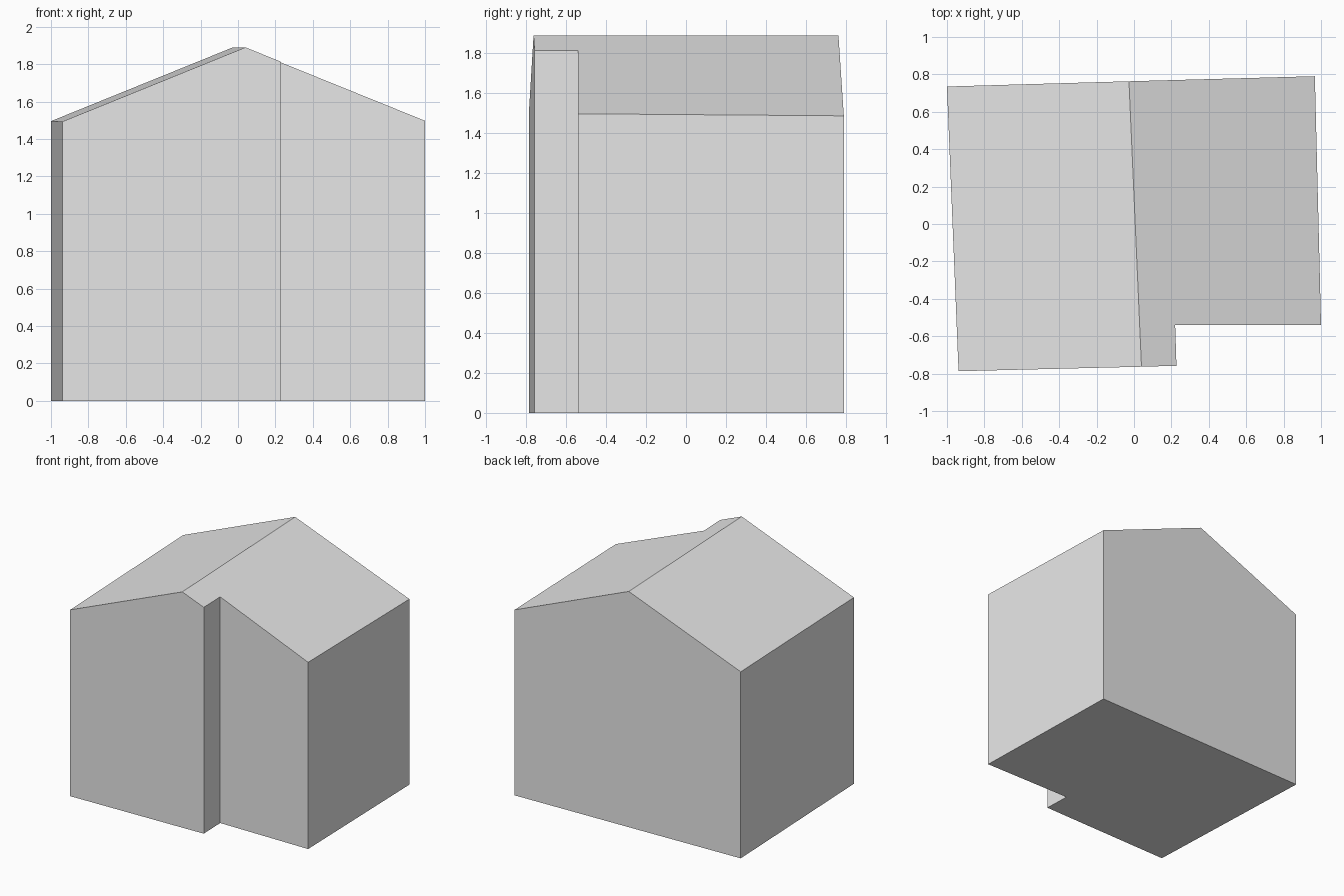
import bpy
import bmesh

cube = bpy.data.objects.get("Cube")
if cube:
    bpy.data.objects.remove(cube, do_unlink=True)

# Light grey for the whole building
grey = bpy.data.materials.new("light_grey")
grey.use_nodes = True
colour = (0.8, 0.8, 0.8, 1)
grey.diffuse_color = colour
grey.node_tree.nodes["Principled BSDF"].inputs["Base Color"].default_value = colour

RIDGE_Z = 1.89
SLOPE = 0.405
RIDGE_FRONT = (0.04, -0.763)
RIDGE_BACK = (-0.027, 0.763)

# Floor outline, counter-clockwise, with the ridge ends on the gables
outline = [(-0.938, -0.787), RIDGE_FRONT, (0.227, -0.758), (0.22, -0.54),
           (1.0, -0.54), (0.967, 0.79), RIDGE_BACK, (-1.0, 0.735)]


def roof_height(x, y):
    """Height of the gable roof, falling evenly from the slanted ridge."""
    t = (y - RIDGE_FRONT[1]) / (RIDGE_BACK[1] - RIDGE_FRONT[1])
    ridge_x = RIDGE_FRONT[0] + t * (RIDGE_BACK[0] - RIDGE_FRONT[0])
    return RIDGE_Z - SLOPE * abs(x - ridge_x)


bm = bmesh.new()
low = [bm.verts.new((x, y, 0)) for x, y in outline]
high = [bm.verts.new((x, y, roof_height(x, y))) for x, y in outline]

# Floor, walls and the two roof slopes
bm.faces.new(low[::-1])
count = len(outline)
for i in range(count):
    j = (i + 1) % count
    bm.faces.new((low[i], low[j], high[j], high[i]))
bm.faces.new(high[1:7])
bm.faces.new((high[0], high[1], high[6], high[7]))
bmesh.ops.recalc_face_normals(bm, faces=bm.faces)

mesh = bpy.data.meshes.new("house_body")
bm.to_mesh(mesh)
bm.free()
mesh.materials.append(grey)
house = bpy.data.objects.new("house_body", mesh)
bpy.context.collection.objects.link(house)
